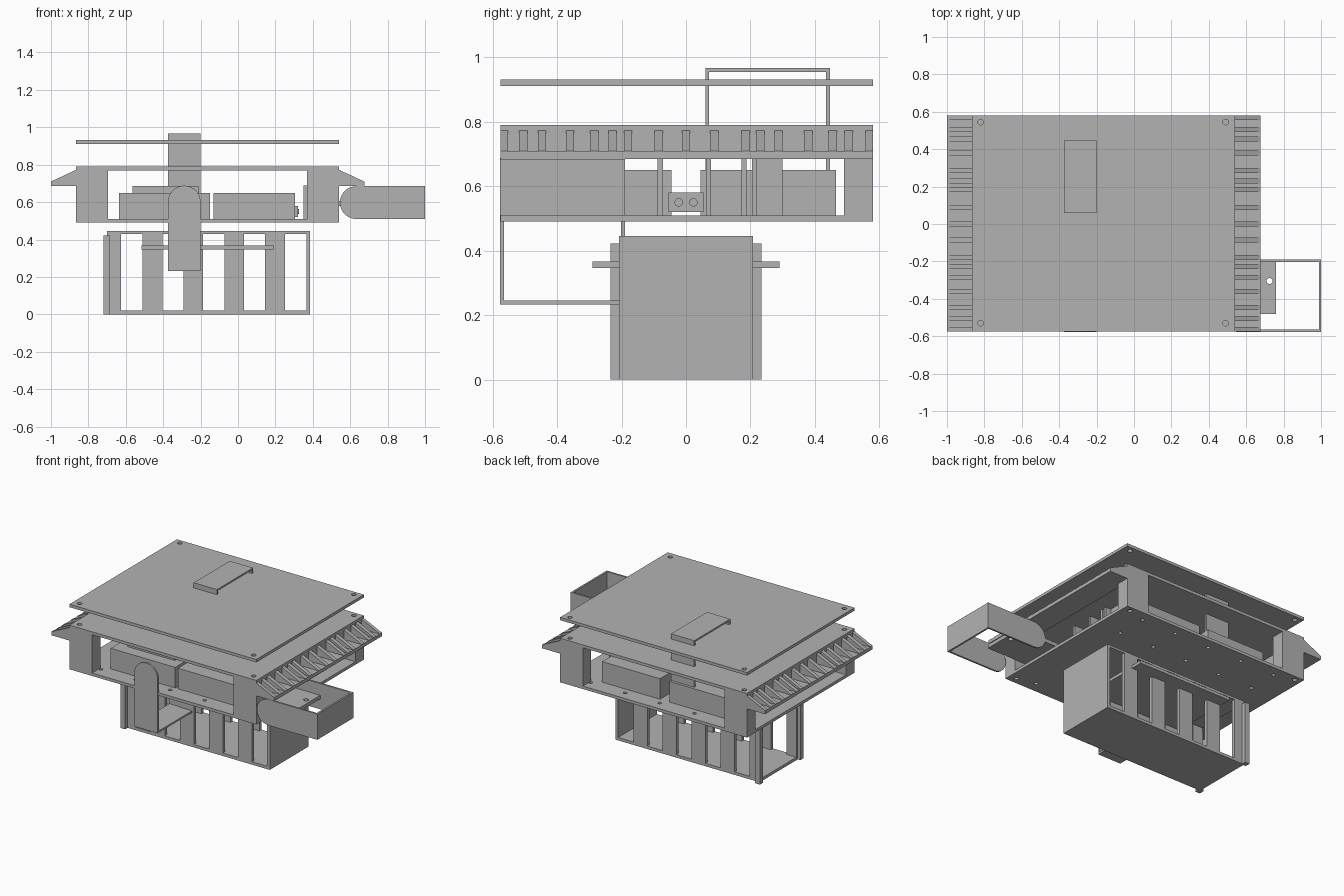
import bpy
import bmesh
import math
from mathutils import Matrix, Vector

cube = bpy.data.objects.get("Cube")
if cube:
    bpy.data.objects.remove(cube, do_unlink=True)

grey = bpy.data.materials.new("plain grey")
grey.use_nodes = True
grey.diffuse_color = (0.45, 0.45, 0.45, 1)
grey.node_tree.nodes["Principled BSDF"].inputs["Base Color"].default_value = (0.45, 0.45, 0.45, 1)


def finish(name, bm):
    bmesh.ops.recalc_face_normals(bm, faces=bm.faces)
    mesh = bpy.data.meshes.new(name)
    bm.to_mesh(mesh)
    bm.free()
    mesh.materials.append(grey)
    obj = bpy.data.objects.new(name, mesh)
    bpy.context.collection.objects.link(obj)
    return obj


def box(name, x, y, z):
    bm = bmesh.new()
    bmesh.ops.create_cube(bm, size=1)
    for v in bm.verts:
        v.co = Vector([(r[0] + r[1]) / 2 + c * (r[1] - r[0]) for c, r in zip(v.co, (x, y, z))])
    return finish(name, bm)


def prism(name, outline, y0, y1):
    """Extrude an outline in x and z along y."""
    bm = bmesh.new()
    face = bm.faces.new([bm.verts.new((x, y0, z)) for x, z in outline])
    new = bmesh.ops.extrude_face_region(bm, geom=[face])["geom"]
    bmesh.ops.translate(bm, vec=(0, y1 - y0, 0), verts=[v for v in new if isinstance(v, bmesh.types.BMVert)])
    return finish(name, bm)


def cylinder(name, centre, radius, depth, axis="Z"):
    bm = bmesh.new()
    turn = Matrix.Rotation(math.pi / 2, 4, "Y") if axis == "X" else Matrix()
    bmesh.ops.create_cone(bm, cap_ends=True, segments=20, radius1=radius, radius2=radius,
                          depth=depth, matrix=Matrix.Translation(centre) @ turn)
    return finish(name, bm)


def drill(obj, points, radius):
    """Cut round vertical holes through a plate."""
    for x, y in points:
        cutter = cylinder("hole_cutter", (x, y, 0.7), radius, 2)
        cutter.hide_render = True
        mod = obj.modifiers.new("hole", "BOOLEAN")
        mod.object = cutter
        mod.solver = "EXACT"
        bpy.context.view_layer.objects.active = obj
        bpy.ops.object.modifier_apply(modifier=mod.name)
        bpy.data.objects.remove(cutter, do_unlink=True)


# Lid and the two tray decks, with screw holes in the corners
X, Y = (-0.865, 0.54), (-0.575, 0.58)
screws = [(x, y) for x in (-0.82, 0.49) for y in (-0.53, 0.545)]
lid = box("lid", X, Y, (0.912, 0.932))
upper_deck = box("upper_deck", X, Y, (0.77, 0.79))
lower_deck = box("lower_deck", X, Y, (0.49, 0.51))
for plate in (lid, upper_deck, lower_deck):
    drill(plate, screws, 0.015)
drill(lower_deck, [(x, y) for x in (-0.68, -0.42, -0.16, 0.1, 0.36) for y in (-0.5, 0.3, 0.51)], 0.012)

# Corner posts between the decks
for x in ((-0.865, -0.695), (0.37, 0.54)):
    for y in ((-0.575, -0.485), (0.49, 0.58)):
        box("corner_post", x, y, (0.505, 0.775))

# Side vents: wall, ledge and a row of triangular fins on each side
fins = [-0.565, -0.505, -0.447, -0.36, -0.285, -0.228, -0.18, -0.085, 0,
        0.088, 0.185, 0.23, 0.287, 0.38, 0.455, 0.505, 0.57]
for edge, s in ((0.54, 1), (-0.865, -1)):
    tip = edge + s * 0.135
    wall = sorted((edge, edge - s * 0.03))
    box("vent_wall", wall, Y, (0.685, 0.775))
    box("vent_ledge", sorted((edge - s * 0.005, tip)), Y, (0.685, 0.708))
    for y in fins:
        prism("vent_fin", [(edge - s * 0.005, 0.7), (tip, 0.7), (tip, 0.71), (edge - s * 0.005, 0.775)],
              max(y - 0.013, Y[0]), min(y + 0.013, Y[1]))


# U brackets: two round-ended arms joined by a web
def bracket(name, web, direction, y0, y1, length=0.455, r=0.0875, t=0.012):
    d = Vector(direction)
    n = Vector((-d.y, d.x))
    w = Vector(web)
    centre = w + d * (length - r)
    outline = [w - n * r] + [centre + d * (r * math.cos(a)) + n * (r * math.sin(a))
                             for a in [math.pi * (i / 20 - 0.5) for i in range(21)]] + [w + n * r]
    for y in (y0, y1 - t):
        prism(name + "_arm", outline, y, y + t)
    ends = [w - n * r, w + n * r + d * t]
    box(name + "_web", sorted(e.x for e in ends), (y0, y1), sorted(e.y for e in ends))


bracket("front_bracket", (-0.2875, 0.233), (0, 1), -0.577, -0.19)
bracket("top_bracket", (-0.2875, 0.967), (0, -1), 0.06, 0.447)
bracket("side_bracket", (1, 0.5975), (-1, 0), -0.577, -0.19)

# Motors and electronics housings on the lower deck
for y in ((-0.46, -0.045), (0.045, 0.465)):
    box("long_housing", (-0.13, 0.305), y, (0.505, 0.65))
box("rear_housing", (-0.635, -0.2), (0.045, 0.465), (0.505, 0.65))
box("front_housing", (-0.635, -0.505), (-0.46, -0.045), (0.505, 0.65))
box("front_motor", (-0.505, -0.15), (-0.46, -0.26), (0.505, 0.65))
box("motor_cap", (-0.565, -0.21), (-0.38, -0.3), (0.6, 0.685))
motor_tab = box("motor_tab", (0.4, 0.76), (-0.48, -0.195), (0.58, 0.605))
drill(motor_tab, [(0.725, -0.305)], 0.016)

# Twin-eyed sensor
box("sensor_board", (0.305, 0.32), (-0.055, 0.055), (0.52, 0.58))
for y in (-0.023, 0.023):
    cylinder("sensor_eye", (0.322, y, 0.55), 0.013, 0.008, "X")

# Upright dividers on the side
for y in (-0.08, 0.07, 0.18, 0.213):
    box("divider", (0.35, 0.41), (y - 0.008, y + 0.008), (0.505, 0.69))
box("divider_post", (0.35, 0.37), (0.221, 0.3), (0.505, 0.69))

# Lower cage: floor, roof, end plate and slatted long sides
CX, CY = (-0.7, 0.385), (-0.208, 0.208)
box("cage_floor", CX, CY, (0, 0.02))
box("cage_roof", CX, CY, (0.43, 0.445))
box("cage_end", (0.365, 0.385), CY, (0.01, 0.44))
slats = [(-0.7, -0.625)] + [(-0.51 + 0.2185 * i, -0.405 + 0.2185 * i) for i in range(4)]
for s in (-1, 1):
    side = sorted((s * 0.185, s * 0.208))
    for x in slats:
        box("cage_slat", x, side, (0.01, 0.44))
    box("cage_flange", (-0.72, -0.685), sorted((s * 0.2, s * 0.235)), (0, 0.422))

# Shelf passing through the cage
box("cage_shelf", (-0.515, 0.19), (-0.29, 0.29), (0.347, 0.367))
